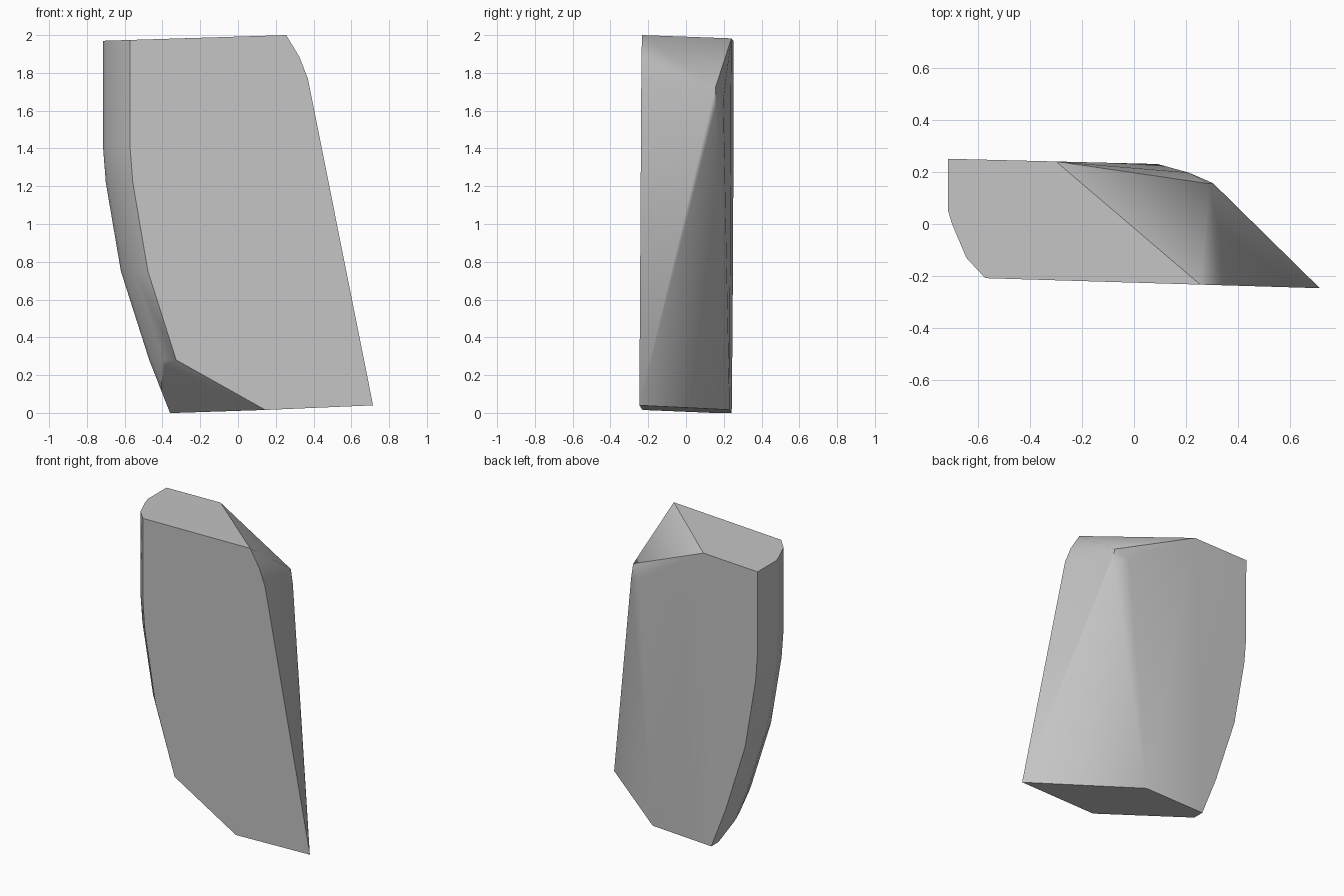
import bpy, bmesh, math
from mathutils import Vector

cube = bpy.data.objects.get("Cube")
if cube:
    bpy.data.objects.remove(cube, do_unlink=True)


# Slightly tilted planes that bound the slab
def front(x):
    return -0.2255 - 0.03 * x


def back(x):
    return 0.233 - 0.025 * x


def top(x):
    return 1.992 + 0.031 * x


def bottom(x):
    return 0.013 + 0.037 * x


def hull(points):
    bm = bmesh.new()
    for p in points:
        bm.verts.new(p)
    bmesh.ops.remove_doubles(bm, verts=bm.verts[:], dist=0.002)
    result = bmesh.ops.convex_hull(bm, input=bm.verts[:])
    spare = set(result["geom_interior"]) | set(result["geom_unused"])
    loose = [v for v in spare if isinstance(v, bmesh.types.BMVert)]
    bmesh.ops.delete(bm, geom=loose, context="VERTS")
    return bm


# Curved, rounded side: a plan arc swept down a bowed profile
points = []
profile = [(-0.715, top(-0.715)), (-0.714, 1.4), (-0.7, 1.22), (-0.62, 0.75),
           (-0.47, 0.28), (-0.36, 0)]
for x, z in profile:
    for dx, y in [(0, back(x)), (0, 0.05), (0.015, 0), (0.07, -0.13), (0.143, front(x + 0.143))]:
        points.append((x + dx, y, top(x + dx) if z > 1.9 else z))

# Front outline on the straight side
for x, z in [(0.255, 2), (0.325, 1.885), (0.37, 1.77), (0.715, 0.04)]:
    points.append((x, front(x), z))

# Back corners, and the narrow worn ridge below the top chip
points += [(-0.3, back(-0.3), top(-0.3)), (0.09, back(0.09), bottom(0.09)),
           (0.29, 0.155, 1.72), (0.304, 0.157, 1.62), (0.21, 0.198, 1.66)]
bm = hull(points)

# Chip off the lower front corner
a = Vector((-0.327, front(-0.327), 0.28))
b = Vector((0.14, front(0.14), bottom(0.14)))
c = Vector((-0.355, 0.16, 0))
normal = (b - a).cross(c - a).normalized()
if normal.z > 0:
    normal.negate()
bmesh.ops.bisect_plane(bm, geom=bm.verts[:] + bm.edges[:] + bm.faces[:],
                       plane_co=a, plane_no=normal, clear_outer=True)
kept = [v.co.copy() for v in bm.verts]
bm.free()
bm = hull(kept)
bmesh.ops.dissolve_limit(bm, angle_limit=math.radians(1.5),
                         verts=bm.verts[:], edges=bm.edges[:])
bmesh.ops.recalc_face_normals(bm, faces=bm.faces[:])

mesh = bpy.data.meshes.new("stone_shard")
bm.to_mesh(mesh)
bm.free()
shard = bpy.data.objects.new("stone_shard", mesh)
bpy.context.collection.objects.link(shard)

# Plain grey stone
grey = bpy.data.materials.new("stone_grey")
grey.use_nodes = True
colour = (0.55, 0.55, 0.55, 1)
grey.diffuse_color = colour
grey.node_tree.nodes["Principled BSDF"].inputs["Base Color"].default_value = colour
mesh.materials.append(grey)

# Soft worn ridges, crisp chips, flat large faces
bpy.ops.object.select_all(action="DESELECT")
shard.select_set(True)
bpy.context.view_layer.objects.active = shard
bpy.ops.object.shade_smooth_by_angle(angle=math.radians(33))
weighted = shard.modifiers.new("flat_faces", "WEIGHTED_NORMAL")
weighted.keep_sharp = True
